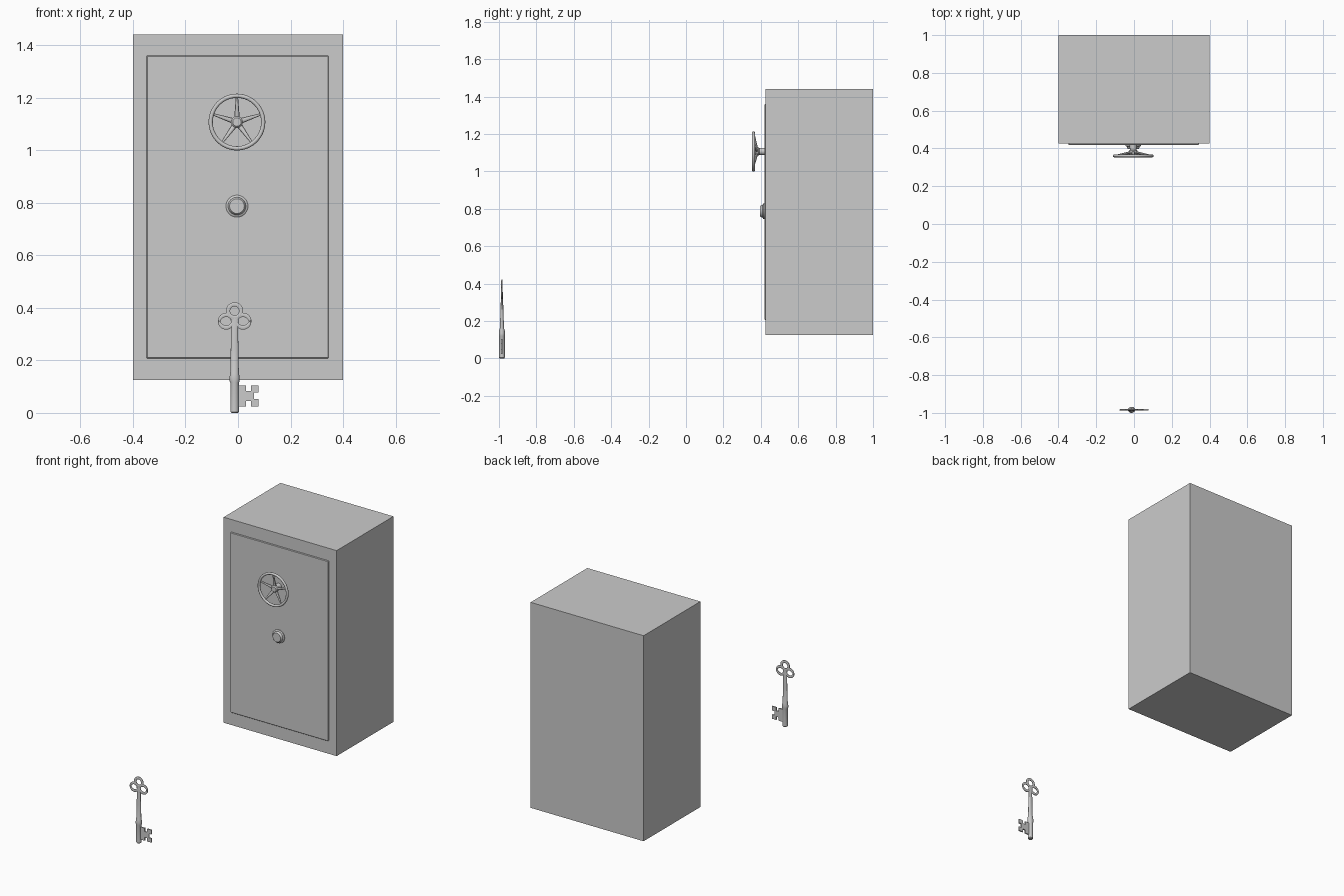
import bpy, bmesh, math
from math import sin, cos, pi, tau
from mathutils import Matrix, Vector

if "Cube" in bpy.data.objects:
    bpy.data.objects.remove(bpy.data.objects["Cube"])


def make(name, bm, smooth=True):
    bmesh.ops.recalc_face_normals(bm, faces=bm.faces)
    me = bpy.data.meshes.new(name)
    bm.to_mesh(me)
    bm.free()
    ob = bpy.data.objects.new(name, me)
    bpy.context.collection.objects.link(ob)
    if smooth:
        bpy.ops.object.select_all(action='DESELECT')
        ob.select_set(True)
        bpy.context.view_layer.objects.active = ob
        bpy.ops.object.shade_smooth_by_angle(angle=math.radians(35))
    return ob


def bridge(bm, a, b):
    n = len(a)
    for i in range(n):
        bm.faces.new((a[i], a[(i + 1) % n], b[(i + 1) % n], b[i]))


def box(name, x0, x1, y0, y1, z0, z1):
    bm = bmesh.new()
    bmesh.ops.create_cube(bm, size=1)
    bmesh.ops.scale(bm, vec=(x1 - x0, y1 - y0, z1 - z0), verts=bm.verts)
    bmesh.ops.translate(bm, vec=((x0 + x1) / 2, (y0 + y1) / 2, (z0 + z1) / 2), verts=bm.verts)
    return make(name, bm, False)


def loft(name, sections, place, n=32):
    """Stack of ellipses (position, half width, half depth), capped at both ends."""
    bm = bmesh.new()
    rings = [[bm.verts.new(place(rx * cos(tau * i / n), ry * sin(tau * i / n), t))
              for i in range(n)] for t, rx, ry in sections]
    for a, b in zip(rings, rings[1:]):
        bridge(bm, a, b)
    bm.faces.new(rings[0])
    bm.faces.new(rings[-1])
    return make(name, bm)


def lathe_y(name, cx, cz, profile):
    return loft(name, [(y, r, r) for y, r in profile],
                lambda u, v, t: (cx + u, t, cz + v))


# Safe body and the slightly raised door
box("safe_body", -0.4, 0.4, 0.426, 1.0, 0.125, 1.44)
door = box("safe_door", -0.348, 0.345, 0.419, 0.44, 0.207, 1.36)
bev = door.modifiers.new("edge", 'BEVEL')
bev.width = 0.003
bev.segments = 1

# Combination dial
CX = -0.004
lathe_y("dial", CX, 0.787, [(0.43, 0.042), (0.414, 0.042), (0.411, 0.039), (0.410, 0.034),
                            (0.399, 0.031), (0.396, 0.028)])

# Wheel hub with flange
WZ = 1.107
lathe_y("wheel_hub", CX, WZ, [(0.43, 0.020), (0.392, 0.018), (0.388, 0.022), (0.372, 0.022),
                              (0.366, 0.016)])

# Wheel rim
bm = bmesh.new()
N, M, R, r = 64, 12, 0.100, 0.008
rings = []
for i in range(N):
    a = tau * i / N
    rings.append([bm.verts.new((CX + (R + r * cos(tau * j / M)) * cos(a),
                                0.361 + r * sin(tau * j / M),
                                WZ + (R + r * cos(tau * j / M)) * sin(a))) for j in range(M)])
for i in range(N):
    bridge(bm, rings[i], rings[(i + 1) % N])
make("wheel_rim", bm)

# Five tapered spokes, dished back towards the hub
for k in range(5):
    bm = bmesh.new()
    ends = []
    for d, y, w, h in ((0.010, 0.380, 0.011, 0.007), (0.098, 0.362, 0.004, 0.004)):
        ends.append([bm.verts.new((w * cos(tau * i / 10), y + h * sin(tau * i / 10), d))
                     for i in range(10)])
    bridge(bm, *ends)
    for e in ends:
        bm.faces.new(e)
    bm.transform(Matrix.Translation((CX, 0, WZ)) @ Matrix.Rotation(tau * k / 5, 4, 'Y'))
    make(f"wheel_spoke_{k + 1}", bm)

# Key stem: barrel, collar and flattened upper shank
KX, KY = -0.013, -0.984
loft("key_stem", [(0.0, 0.012, 0.012), (0.004, 0.016, 0.015), (0.115, 0.016, 0.015),
                  (0.120, 0.019, 0.016), (0.135, 0.019, 0.016), (0.150, 0.017, 0.015),
                  (0.163, 0.016, 0.011), (0.25, 0.0145, 0.008), (0.315, 0.013, 0.006),
                  (0.335, 0.014, 0.005), (0.362, 0.015, 0.004)],
     lambda u, v, t: (KX + u, KY + v, t))


# Key bow: three flat loops, round at the top and leaf-shaped holes at the sides
def bow_loop(name, cx, cz, radius, hw, hh, leaf):
    bm = bmesh.new()
    n = 40
    loops = [[] for _ in range(6)]
    for i in range(n):
        c, s = cos(tau * i / n), sin(tau * i / n)
        o = Vector((radius * c, 0, radius * s))
        p = Vector((hw * c, 0, hh * s * (abs(s) ** 0.5 if leaf else 1)))
        for lp, (f, y) in zip(loops, ((0, 0.002), (0.25, 0.004), (0.75, 0.004),
                                      (1, 0.002), (1, -0.002), (0.75, -0.004))):
            lp.append(bm.verts.new(Vector((cx, KY + y, cz)) + o.lerp(p, f)))
    loops.append([bm.verts.new(v.co - Vector((0, 0.008, 0))) for v in loops[1]])
    loops.append([bm.verts.new(v.co - Vector((0, 0.004, 0))) for v in loops[0]])
    for k in range(len(loops)):
        bridge(bm, loops[k], loops[(k + 1) % len(loops)])
    make(name, bm)


bow_loop("key_bow_top", KX, 0.388, 0.033, 0.017, 0.017, False)
for side, name in ((-1, "left"), (1, "right")):
    bow_loop(f"key_bow_{name}", KX + side * 0.032, 0.349, 0.032, 0.022, 0.016, True)

# Key bit: notched flat plate
half = [(-0.010, 0.040), (0.030, 0.040), (0.030, 0.019), (0.049, 0.019),
        (0.049, 0.040), (0.078, 0.040), (0.078, 0.013), (0.061, 0.013)]
outline = half + [(x, -z) for x, z in reversed(half)]
bm = bmesh.new()
face = bm.faces.new([bm.verts.new((x, KY - 0.004, 0.065 + z)) for x, z in outline])
ext = bmesh.ops.extrude_face_region(bm, geom=[face], use_keep_orig=True)
bmesh.ops.translate(bm, vec=(0, 0.008, 0),
                    verts=[g for g in ext['geom'] if isinstance(g, bmesh.types.BMVert)])
make("key_bit", bm, False)
